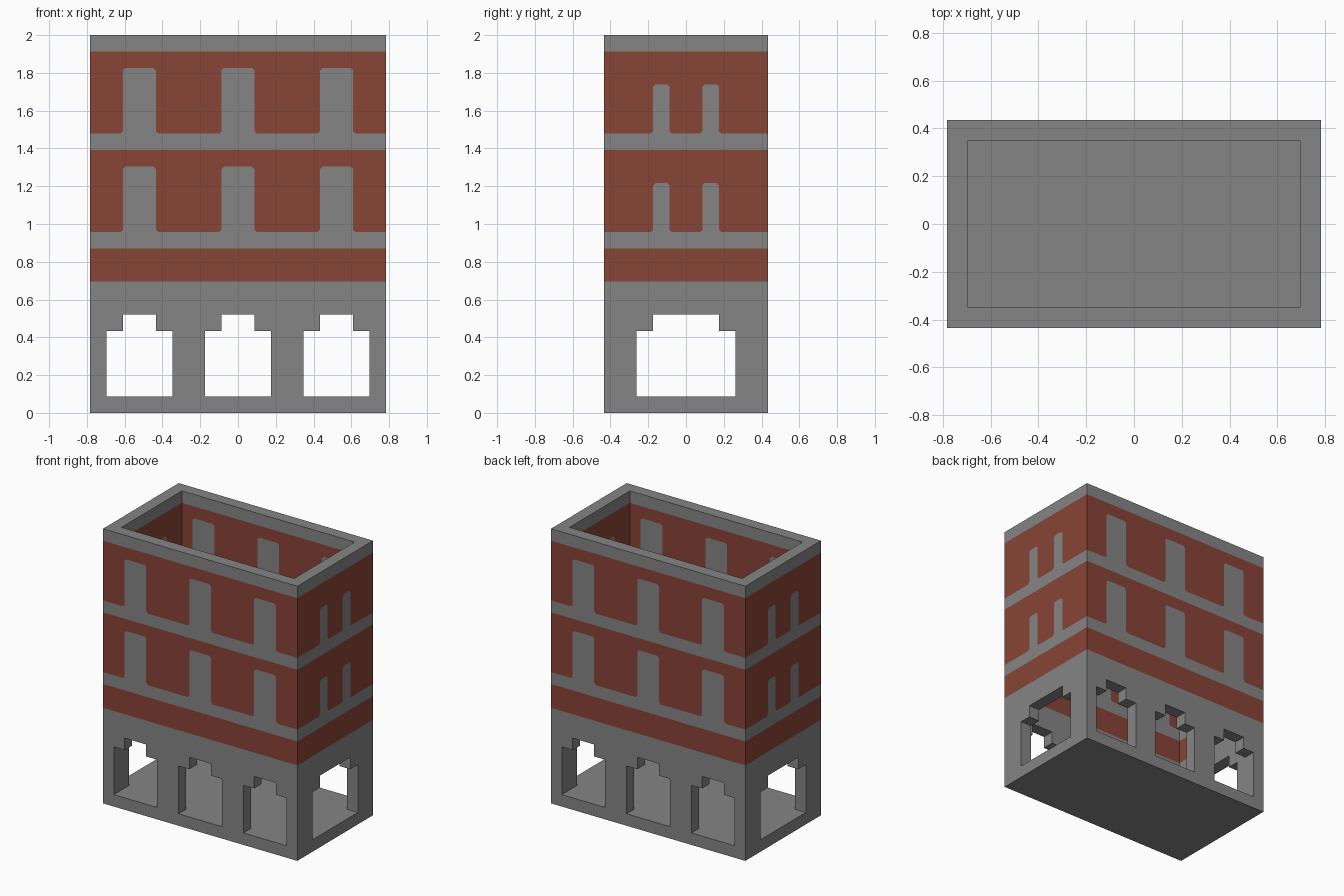
import bpy
import bmesh
from mathutils import Vector

cube = bpy.data.objects.get("Cube")
if cube:
    bpy.data.objects.remove(cube, do_unlink=True)

U = 2 / 23          # one building block
CORNER = 0.15       # cut at the painted window corners, in blocks
STONE, BRICK = 0, 1

# Block lines where the walls, openings and bands change
XS = [-9, -8, -7, -5, -4, -2, -1, 1, 2, 4, 5, 7, 8, 9]
YS = [-5, -4, -3, -2, -1, 1, 2, 3, 4, 5]
ZS = [0, 1, 5, 6, 8, 10, 11, 14, 15, 16, 17, 20, 21, 22, 23]
SILLS = (11, 17)


def make_material(name, color):
    mat = bpy.data.materials.new(name)
    mat.use_nodes = True
    mat.diffuse_color = color
    mat.node_tree.nodes["Principled BSDF"].inputs["Base Color"].default_value = color
    return mat


def in_opening(along, z, half, pitch):
    """Stepped ground floor opening, one block narrower per side at its head."""
    off = abs(along - pitch * round(along / pitch)) if pitch else abs(along)
    return 1 < z < 5 and off < half or 5 < z < 6 and off < half - 1


def is_solid(c):
    x, y, z = c
    if not (abs(x) < 9 and abs(y) < 5 and 0 < z < 23):
        return False
    if z < 1:
        return True                                  # floor slab
    if abs(x) < 8 and abs(y) < 4:
        return False                                 # open interior
    if abs(y) > 4 and in_opening(x, z, 2, 6):
        return False                                 # front and back openings
    return not (abs(x) > 8 and in_opening(y, z, 3, 0))


def wall_color(c):
    x, y, z = c
    if z < 8 or 10 < z < 11 or 16 < z < 17 or z > 22:
        return STONE                                 # base, sill bands, coping
    for sill in SILLS:
        if abs(y) > 4 and abs(x - 6 * round(x / 6)) < 1 and sill < z < sill + 4:
            return STONE                             # wide painted windows
        if abs(x) > 8 and 1 < abs(y) < 2 and sill < z < sill + 3:
            return STONE                             # narrow painted windows
    return BRICK


# Shell: put a face wherever a solid block meets air
bm = bmesh.new()
grid = (XS, YS, ZS)
verts = {}


def vert(p):
    if p not in verts:
        verts[p] = bm.verts.new(p)
    return verts[p]


for i in range(len(XS) - 1):
    for j in range(len(YS) - 1):
        for k in range(len(ZS) - 1):
            lo = [g[n] for g, n in zip(grid, (i, j, k))]
            hi = [g[n + 1] for g, n in zip(grid, (i, j, k))]
            mid = [(a + b) / 2 for a, b in zip(lo, hi)]
            if not is_solid(mid):
                continue
            for axis in range(3):
                a, b = (axis + 1) % 3, (axis + 2) % 3
                for end in (lo, hi):
                    beyond = list(mid)
                    beyond[axis] = end[axis] + (0.1 if end is hi else -0.1)
                    if is_solid(beyond):
                        continue
                    ring = []
                    for pa, pb in ((lo, lo), (hi, lo), (hi, hi), (lo, hi)):
                        p = [0, 0, 0]
                        p[axis], p[a], p[b] = end[axis], pa[a], pb[b]
                        ring.append(vert(tuple(p)))
                    face = bm.faces.new(ring if end is hi else ring[::-1])
                    face.material_index = wall_color(mid)


def clip_corner(corner, axis, side, up):
    """Cut a small triangle off the face beside a window corner, swap its color."""
    corner = Vector(corner)
    for f in list(corner_vert.link_faces):
        d = f.calc_center_median() - corner
        if abs(d[1 - axis]) > 1e-4 or d[axis] * side <= 0 or d.z * up <= 0:
            continue
        normal = Vector((0, 0, up))
        normal[axis] = side
        old = f.material_index
        geom = [f] + list(f.edges) + list(f.verts)
        point = corner + Vector((0, 0, up * CORNER))
        cut = bmesh.ops.bisect_plane(bm, geom=geom, plane_co=point, plane_no=normal)
        for g in cut["geom"]:
            if isinstance(g, bmesh.types.BMFace) and g.calc_area() < CORNER ** 2:
                g.material_index = 1 - old


# Painted windows: clipped heads and flared feet, inside and outside
layouts = ((0, (-6, 0, 6), 1, 4, (4, 5)), (1, (-1.5, 1.5), 0.5, 3, (8, 9)))
for axis, centers, half, tall, depths in layouts:
    for center in centers:
        for sill in SILLS:
            for depth in depths:
                for wall in (-1, 1):
                    for side in (-1, 1):
                        for z, turn, up in ((sill, 1, 1), (sill + tall, -1, -1)):
                            p = [0, 0, z]
                            p[axis] = int(center + side * half)
                            p[1 - axis] = wall * depth
                            corner_vert = verts[tuple(p)]
                            clip_corner(p, axis, side * turn, up)

bmesh.ops.scale(bm, vec=(U, U, U), verts=bm.verts)
mesh = bpy.data.meshes.new("building_shell")
bm.to_mesh(mesh)
bm.free()
mesh.materials.append(make_material("grey_stone", (0.235, 0.235, 0.235, 1)))
mesh.materials.append(make_material("red_brick", (0.25, 0.058, 0.037, 1)))
building = bpy.data.objects.new("building_shell", mesh)
bpy.context.collection.objects.link(building)
